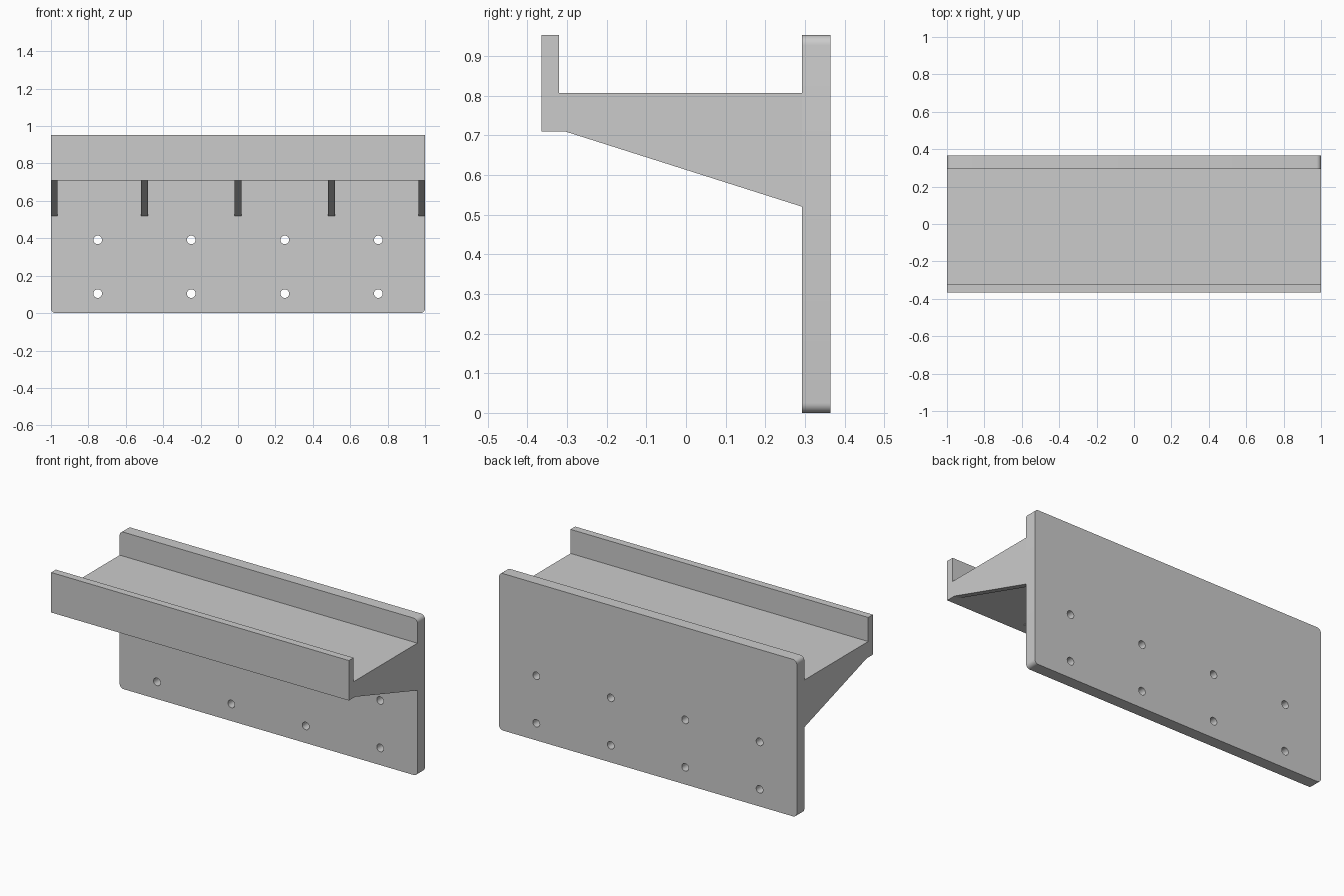
import bpy, bmesh
from math import cos, sin, pi
from mathutils import Matrix

if "Cube" in bpy.data.objects:
    bpy.data.objects.remove(bpy.data.objects["Cube"])


def extrude_profile(name, pts, offset):
    """Solid from a closed 3D outline swept along offset."""
    bm = bmesh.new()
    face = bm.faces.new([bm.verts.new(p) for p in pts])
    new = bmesh.ops.extrude_face_region(bm, geom=[face])["geom"]
    bmesh.ops.translate(bm, vec=offset,
                        verts=[v for v in new if isinstance(v, bmesh.types.BMVert)])
    bmesh.ops.recalc_face_normals(bm, faces=bm.faces)
    return to_object(name, bm)


def to_object(name, bm):
    mesh = bpy.data.meshes.new(name)
    bm.to_mesh(mesh)
    bm.free()
    obj = bpy.data.objects.new(name, mesh)
    bpy.context.collection.objects.link(obj)
    return obj


def smooth(obj):
    bpy.ops.object.select_all(action='DESELECT')
    obj.select_set(True)
    bpy.context.view_layer.objects.active = obj
    bpy.ops.object.shade_smooth_by_angle()


PLATE_FRONT, BACK, TOP = 0.293, 0.365, 0.953
SHELF_BOTTOM, SHELF_TOP = 0.71, 0.807

# Back plate with rounded corners
R, STEPS = 0.025, 6
corners = [(1 - R, TOP - R), (-1 + R, TOP - R), (-1 + R, R), (1 - R, R)]
outline = []
for i, (cx, cz) in enumerate(corners):
    for k in range(STEPS + 1):
        a = (i + k / STEPS) * pi / 2
        outline.append((cx + R * cos(a), PLATE_FRONT, cz + R * sin(a)))
plate = extrude_profile("back_plate", outline, (0, BACK - PLATE_FRONT, 0))

# Two rows of screw holes
bm = bmesh.new()
for x in (-0.75, -0.25, 0.25, 0.75):
    for z in (0.104, 0.392):
        place = Matrix.Translation((x, 0.33, z)) @ Matrix.Rotation(pi / 2, 4, 'X')
        bmesh.ops.create_cone(bm, cap_ends=True, segments=32, radius1=0.023,
                              radius2=0.023, depth=0.3, matrix=place)
cutter = to_object("screw_hole_cutter", bm)
cutter.hide_render = True
mod = plate.modifiers.new("screw_holes", 'BOOLEAN')
mod.object = cutter
mod.operation = 'DIFFERENCE'
mod.solver = 'EXACT'
bpy.context.view_layer.objects.active = plate
bpy.ops.object.modifier_apply(modifier=mod.name)
bpy.data.objects.remove(cutter)
smooth(plate)

# Shelf with raised front lip
section = [(-0.365, SHELF_BOTTOM), (PLATE_FRONT, SHELF_BOTTOM), (PLATE_FRONT, SHELF_TOP),
           (-0.32, SHELF_TOP), (-0.32, TOP), (-0.365, TOP)]
extrude_profile("shelf", [(-1, y, z) for y, z in section], (2, 0, 0))

# Five triangular support ribs
T = 0.036
for i in range(5):
    x = (-1, -0.5 - T / 2, -T / 2, 0.5 - T / 2, 1 - T)[i]
    rib = [(-0.305, SHELF_BOTTOM), (PLATE_FRONT, SHELF_BOTTOM), (PLATE_FRONT, 0.52)]
    extrude_profile(f"support_rib_{i + 1}", [(x, y, z) for y, z in rib], (T, 0, 0))
